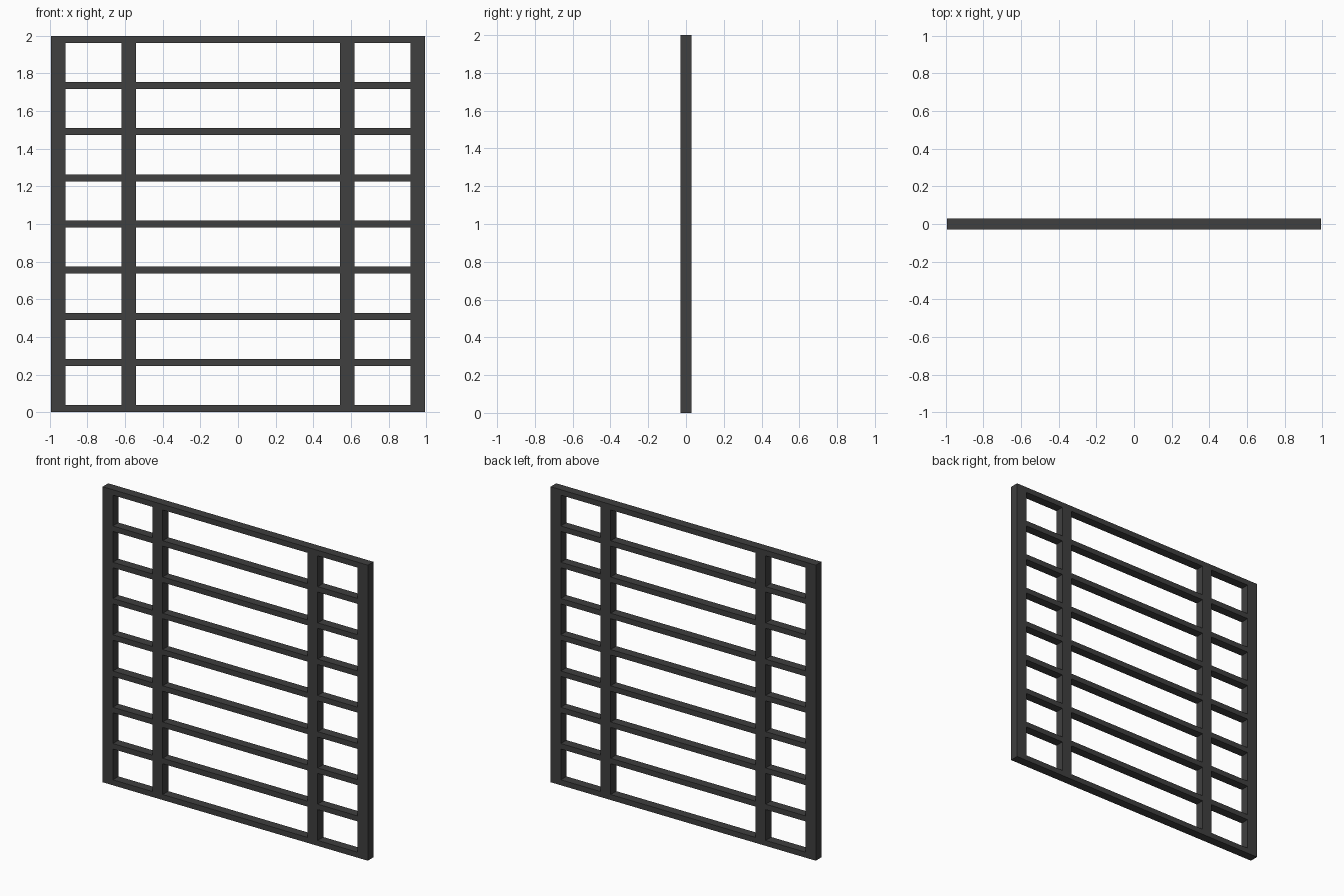
import bpy

if "Cube" in bpy.data.objects:
    bpy.data.objects.remove(bpy.data.objects["Cube"])

W, H, D = 0.993, 2.0, 0.03      # half width, height, half depth
POST, RAIL, COUNT = 0.077, 0.037, 9

mat = bpy.data.materials.new("dark grey metal")
mat.diffuse_color = (0.05, 0.05, 0.05, 1)
mat.use_nodes = True
mat.node_tree.nodes["Principled BSDF"].inputs["Base Color"].default_value = mat.diffuse_color


def box(name, x0, x1, z0, z1):
    bpy.ops.mesh.primitive_cube_add(size=1, location=((x0 + x1) / 2, 0, (z0 + z1) / 2))
    ob = bpy.context.object
    ob.name = name
    for v in ob.data.vertices:
        v.co.x *= x1 - x0
        v.co.y *= 2 * D
        v.co.z *= z1 - z0
    ob.data.materials.append(mat)
    return ob


# Upright posts: outer pair and inner pair
posts = [(-W, -W + POST), (-0.618, -0.543), (0.543, 0.618), (W - POST, W)]
for name, (a, b) in zip(("outer_post_left", "inner_post_left",
                         "inner_post_right", "outer_post_right"), posts):
    box(name, a, b, 0, H)

# Evenly spaced rails, fitted between neighbouring posts
step = (H - RAIL) / (COUNT - 1)
for i in range(COUNT):
    z = i * step
    for part, left, right in zip(("left", "middle", "right"), posts, posts[1:]):
        box(f"rail_{part}_{i + 1}", left[1], right[0], z, z + RAIL)
